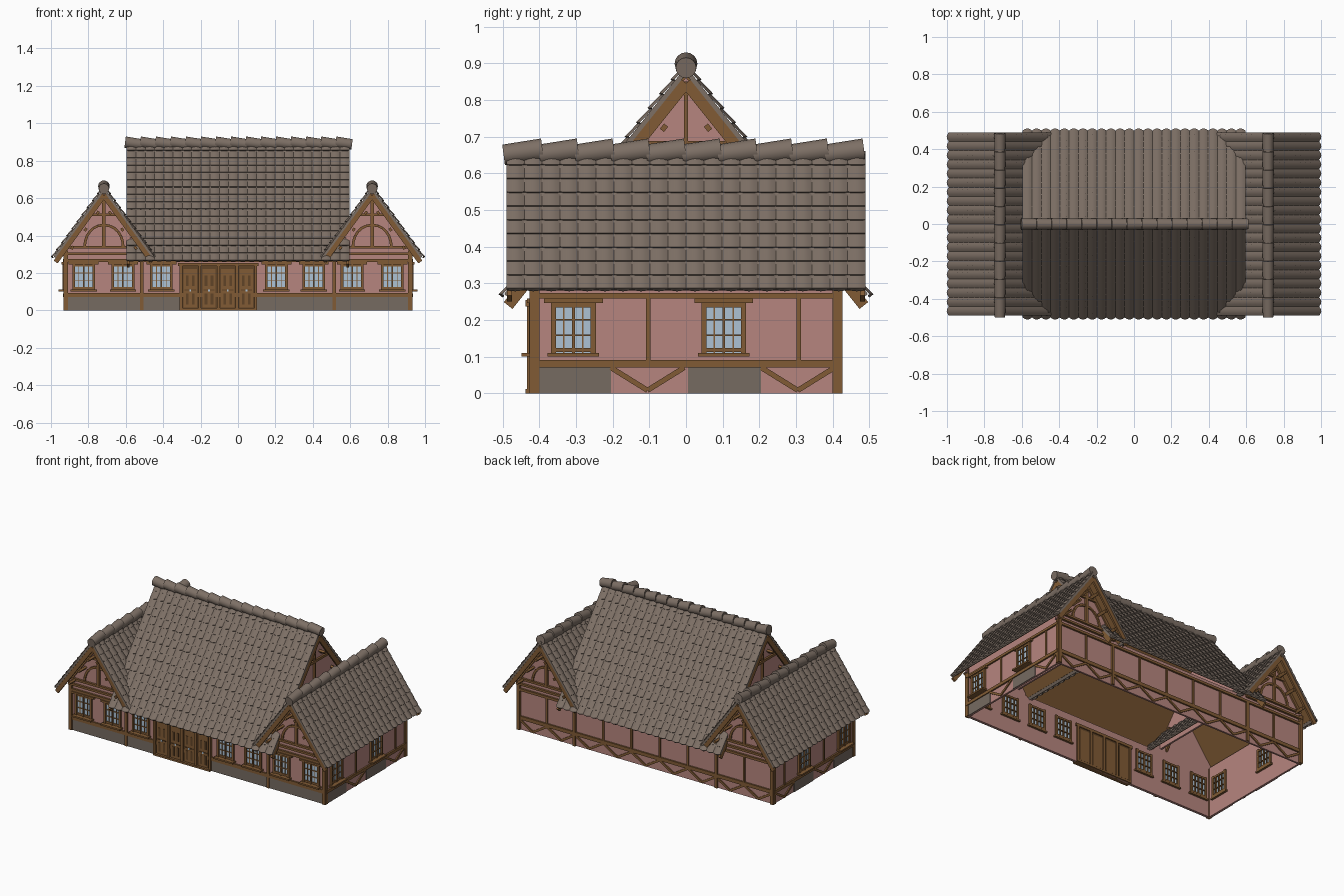
import bpy, bmesh, math
from mathutils import Matrix, Vector

if "Cube" in bpy.data.objects:
    bpy.data.objects.remove(bpy.data.objects["Cube"])

COLORS = {
    "roof_clay": (0.205, 0.16, 0.13),
    "stone": (0.18, 0.145, 0.12),
    "pink_plaster": (0.47, 0.235, 0.21),
    "timber": (0.22, 0.105, 0.035),
    "dark_timber": (0.115, 0.056, 0.02),
    "window_glass": (0.42, 0.54, 0.66),
}
mats = {}
for n, c in COLORS.items():
    mats[n] = bpy.data.materials.new(n)
    mats[n].diffuse_color = (*c, 1)

parts = {}


def part(name, mat):
    """Collect geometry for one named object."""
    if name not in parts:
        parts[name] = (bmesh.new(), mat)
    return parts[name][0]


def frame(origin, u, v, n):
    return Matrix((Vector(u), Vector(v), Vector(n))).transposed(), Vector(origin)


def prism(bm, F, pts, d0, d1):
    """Extrude a flat outline from depth d0 to d1 along the frame's normal."""
    M, o = F
    a = [bm.verts.new(o + M @ Vector((x, y, d0))) for x, y in pts]
    b = [bm.verts.new(o + M @ Vector((x, y, d1))) for x, y in pts]
    n = len(pts)
    fs = [bm.faces.new(a), bm.faces.new(b)]
    fs += [bm.faces.new((a[i], a[(i + 1) % n], b[(i + 1) % n], b[i])) for i in range(n)]
    bmesh.ops.recalc_face_normals(bm, faces=fs)


def bar(bm, F, p, q, w, d0, d1):
    """Straight timber from p to q with width w."""
    p, q = Vector(p), Vector(q)
    t = (q - p).normalized()
    s = Vector((-t.y, t.x)) * w / 2
    prism(bm, F, [p - s, q - s, q + s, p + s], d0, d1)


def rect(bm, F, x0, x1, z0, z1, d0, d1):
    prism(bm, F, [(x0, z0), (x1, z0), (x1, z1), (x0, z1)], d0, d1)


X, Y, Z = Vector((1, 0, 0)), Vector((0, 1, 0)), Vector((0, 0, 1))
T = 0.012          # wall thickness
front = frame((0, -0.415, 0), X, Z, -Y)
back = frame((0, 0.415, 0), X, Z, Y)
sides = {"right": frame((0.925, 0, 0), Y, Z, X), "left": frame((-0.925, 0, 0), Y, Z, -X)}


def window(F, side, u):
    fr = part(side + "_window_frames", "timber")
    rect(part(side + "_window_glass", "window_glass"), F, u - 0.05, u + 0.05, 0.11, 0.245, -T - 0.003, 0.003)
    for d0, d1 in ((0.0, 0.013), (-T - 0.012, -T)):
        for s in (-1, 1):
            bar(fr, F, (u + s * 0.054, 0.105), (u + s * 0.054, 0.25), 0.014, d0, d1)
            bar(fr, F, (u + s * 0.026, 0.11), (u + s * 0.026, 0.245), 0.004, d0, d1 - 0.006 if d0 == 0 else d1)
        bar(fr, F, (u, 0.11), (u, 0.245), 0.008, d0, d1)
        for z in (0.118, 0.158, 0.2, 0.24):
            bar(fr, F, (u - 0.05, z), (u + 0.05, z), 0.012 if z in (0.118, 0.24) else 0.004, d0, min(d1, 0.009))
    rect(fr, F, u - 0.08, u + 0.08, 0.246, 0.258, 0, 0.018)
    rect(fr, F, u - 0.07, u + 0.07, 0.1, 0.11, -T - 0.014, 0.034)


def vee(bm, F, a, b):
    """Pair of low braces meeting at the sill."""
    m = (a + b) / 2
    bar(bm, F, (a, 0.07), (m, 0.008), 0.014, 0, 0.007)
    bar(bm, F, (b, 0.07), (m, 0.008), 0.014, 0, 0.007)


# Front and back walls
for nm, F in (("front", front), ("back", back)):
    rect(part(nm + "_wall", "pink_plaster"), F, -0.925, 0.925, 0, 0.3, -T, 0)
    fr = part(nm + "_timbers", "timber")
    rect(fr, F, -0.93, 0.93, 0.07, 0.093, 0, 0.01)
    rect(fr, F, -0.93, 0.93, 0.258, 0.274, 0, 0.012)
    for s in (-1, 1):
        rect(fr, F, s * 0.92 - 0.012, s * 0.92 + 0.012, 0, 0.32, -0.015, 0.012)
        bar(fr, F, (s * 0.515, 0), (s * 0.515, 0.27), 0.018, 0, 0.012)

# Side walls with alternating stone and braced panels
for nm, F in sides.items():
    rect(part(nm + "_wall", "pink_plaster"), F, -0.415, 0.415, 0, 0.33, -T, 0)
    fr = part(nm + "_timbers", "timber")
    rect(fr, F, -0.415, 0.415, 0.07, 0.09, 0, 0.01)
    rect(fr, F, -0.415, 0.415, 0.258, 0.274, 0, 0.01)
    for u in (-0.411, 0.411):
        bar(fr, F, (u, 0), (u, 0.3), 0.022, -0.01, 0.0075)
    for u in (-0.103, 0.307):
        bar(fr, F, (u, 0.08), (u, 0.26), 0.012, 0, 0.007)
    for a in (-0.205, 0.205):
        vee(fr, F, a, a + 0.2)
        rect(part(nm + "_stone_base", "stone"), F, a - 0.2, a, 0, 0.07, 0, 0.004)
    for u in (-0.307, 0.103):
        window(F, nm, u)

# Front windows and stone base
for u in (-0.825, -0.615, -0.41, 0.205, 0.405, 0.61, 0.825):
    window(front, "front", u)
for a, b in ((-0.91, -0.31), (0.1, 0.91)):
    rect(part("front_stone_base", "stone"), front, a, b, 0, 0.07, 0, 0.005)

# Back posts and zigzag braces
bt = part("back_timbers", "timber")
for i in range(9):
    a = -0.92 + i * 1.84 / 9
    vee(bt, back, a, a + 1.84 / 9)
    bar(bt, back, (a, 0.08), (a, 0.26), 0.013, 0, 0.008)

# Entrance: four door leaves between jambs
jamb, leaf = part("door_frame", "timber"), part("door_leaves", "timber")
panel = part("door_panels", "dark_timber")
rect(jamb, front, -0.32, 0.11, 0.236, 0.254, -T - 0.01, 0.022)
rect(jamb, front, -0.31, 0.1, 0, 0.012, -T - 0.01, 0.022)
rect(panel, front, -0.31, 0.1, 0.005, 0.24, -T - 0.004, 0.004)
for i in range(5):
    u = -0.305 + i * 0.1
    bar(jamb, front, (u, 0), (u, 0.245), 0.015, -T - 0.01, 0.018)
for i in range(4):
    u = -0.255 + i * 0.1
    rect(leaf, front, u - 0.036, u + 0.036, 0.014, 0.222, -T - 0.008, 0.01)
    for z0, z1 in ((0.03, 0.09), (0.13, 0.185)):
        for s in (-1, 1):
            bar(panel, front, (u + s * 0.016, z0), (u + s * 0.016, z1), 0.014, 0.009, 0.012)
    bar(panel, front, (u - 0.03, 0.108), (u + 0.03, 0.108), 0.006, 0.009, 0.013)
    rect(part("door_lights", "window_glass"), front, u - 0.005, u + 0.005, 0.1, 0.112, 0.012, 0.015)


# Roof slope: overlapping rows of rounded tiles on a slab with timber lining
def slope(name, ridge, along, out, half, run, rise, rows):
    L = math.hypot(run, rise)
    down = (out * run - Z * rise) / L
    nrm = (out * rise + Z * run) / L
    bm = part(name + "_tiles", "roof_clay")
    n = round(2 * half / 0.049) * 4
    wave = (0, 0.72, 1, 0.72)
    faces = []
    for r in range(rows):
        lines = [[], [], []]
        for i in range(n + 1):
            w = wave[i % 4]
            base = ridge + along * (-half + 2 * half * i / n)
            v0, v1 = L * r / rows, L * (r + 1) / rows + 0.007 * w
            for k, (v, h) in enumerate(((v0, 0.007 * w - 0.004), (v1, 0.009 * w), (v1, -0.006))):
                lines[k].append(bm.verts.new(base + down * v + nrm * h))
        for k in range(2):
            for i in range(n):
                f = bm.faces.new((lines[k][i], lines[k][i + 1], lines[k + 1][i + 1], lines[k + 1][i]))
                f.normal_update()
                if f.normal.dot(nrm if k == 0 else down) < 0:
                    f.normal_flip()
    F = frame(ridge, along, down, nrm)
    rect(bm, F, -half, half, 0, L - 0.003, -0.016, -0.003)
    rect(part(name + "_lining", "timber"), F, -half + 0.01, half - 0.01, 0.02, L - 0.02, -0.022, -0.015)


# Ridge of tilted overlapping round tiles
def ridge_caps(name, centre, along, half, count, r=0.03):
    bm = part(name, "roof_clay")
    step = 2 * half / count
    for i in range(count):
        ax = (along + Z * 0.13).normalized()
        rot = ax.to_track_quat('Z', 'Y').to_matrix().to_4x4()
        pos = centre + along * (-half + step * (i + 0.5))
        bmesh.ops.create_cone(bm, cap_ends=True, segments=16, radius1=r - 0.002, radius2=r + 0.001,
                              depth=step * 1.1, matrix=Matrix.Translation(pos) @ rot)


# Gable end: bargeboards, purlin ends
def barge(name, F, apex, run, rise, d0, d1, w):
    bm = part(name, "timber")
    k = math.hypot(run, rise) / run
    top = apex - (0.016 + w / 2) * k
    for s in (-1, 1):
        bar(bm, F, (0, top), (s * (run - 0.015), top - rise * (run - 0.015) / run), w, d0, d1)
        for t in (0.12, 0.36, 0.62):
            c = Vector((s * run * t, apex - rise * t - (0.03 + w) * k))
            d = Vector((s * run, -rise)).normalized() * 0.009
            bar(bm, F, c - d, c + d, 0.014, d0 - 0.06, d1 - 0.003)


# Main roof
RUN, RISE, TOP = 0.5, 0.625, 0.895
for s, nm in ((-1, "main_roof_front"), (1, "main_roof_back")):
    slope(nm, Vector((0, 0, TOP)), X, Y * s, 0.595, RUN, RISE, 16)
ridge_caps("main_ridge_tiles", Vector((0.003, 0, 0.893)), -X, 0.603, 15)
for s, nm in ((1, "right"), (-1, "left")):
    F = frame((s * 0.55, 0, 0), Y, Z, X * s)
    prism(part("main_gable_" + nm, "pink_plaster"), F,
          [(-0.43, 0.32), (0.43, 0.32), (0, 0.86)], -T, 0)
    fr = part("main_gable_timbers_" + nm, "timber")
    bar(fr, F, (0, 0.4), (0, 0.85), 0.012, 0, 0.012)
    for z, h in ((0.68, 0.14), (0.55, 0.24), (0.45, 0.32)):
        bar(fr, F, (-h, z), (h, z), 0.016, 0, 0.012)
    barge("main_bargeboards_" + nm, F, TOP, RUN, RISE, 0.03, 0.043, 0.03)

# Wing roofs and their front and back gables
WRUN, WRISE, WTOP = 0.273, 0.375, 0.662
for sx, side in ((1, "right"), (-1, "left")):
    cx = sx * 0.717
    for o, nm in ((1, "outer"), (-1, "inner")):
        slope(f"{side}_wing_roof_{nm}", Vector((cx, 0, WTOP)), Y, X * sx * o, 0.49, WRUN, WRISE, 10)
    ridge_caps(side + "_wing_ridge_tiles", Vector((cx, -0.006, 0.657)), Y, 0.487, 10)
    for sy, end in ((-1, "front"), (1, "back")):
        tag = f"{side}_wing_{end}"
        F = frame((cx, sy * 0.415, 0), X, Z, Y * sy)
        prism(part(tag + "_gable", "pink_plaster"), F,
              [(-0.225, 0.29), (0.225, 0.29), (0.225, 0.325), (0, 0.632), (-0.225, 0.325)], -T, 0)
        fr = part(tag + "_gable_timbers", "timber")
        for z, h in ((0.302, 0.215), (0.338, 0.19)):
            bar(fr, F, (-h, z), (h, z), 0.014, 0, 0.014)
        bar(fr, F, (0, 0.338), (0, 0.62), 0.018, 0, 0.013)
        bar(fr, F, (-0.075, 0.51), (0.075, 0.51), 0.013, 0, 0.012)
        for s in (-1, 1):
            bar(fr, F, (s * 0.2, 0.335), (0, 0.608), 0.016, 0, 0.01)
            # curved brace from the rail up to the king post
            arc = [(s * (0.008 + 0.095 * math.cos(a)), 0.34 + 0.115 * math.sin(a))
                   for a in [i * math.pi / 12 for i in range(7)]]
            for p, q in zip(arc, arc[1:]):
                bar(fr, F, p, q, 0.014, 0, 0.009)
        barge(tag + "_bargeboards", F, WTOP, WRUN, WRISE, 0.06, 0.073, 0.026)

# Finish all parts
for name, (bm, mat) in parts.items():
    me = bpy.data.meshes.new(name)
    bm.to_mesh(me)
    bm.free()
    me.materials.append(mats[mat])
    ob = bpy.data.objects.new(name, me)
    bpy.context.collection.objects.link(ob)
    if "tiles" in name:
        bpy.context.view_layer.objects.active = ob
        bpy.ops.object.select_all(action='DESELECT')
        ob.select_set(True)
        bpy.ops.object.shade_smooth_by_angle(angle=math.radians(40))

for m in bpy.data.materials:
    if m.users and not m.is_grease_pencil:
        m.use_nodes = True
        m.node_tree.nodes["Principled BSDF"].inputs["Base Color"].default_value = m.diffuse_color
